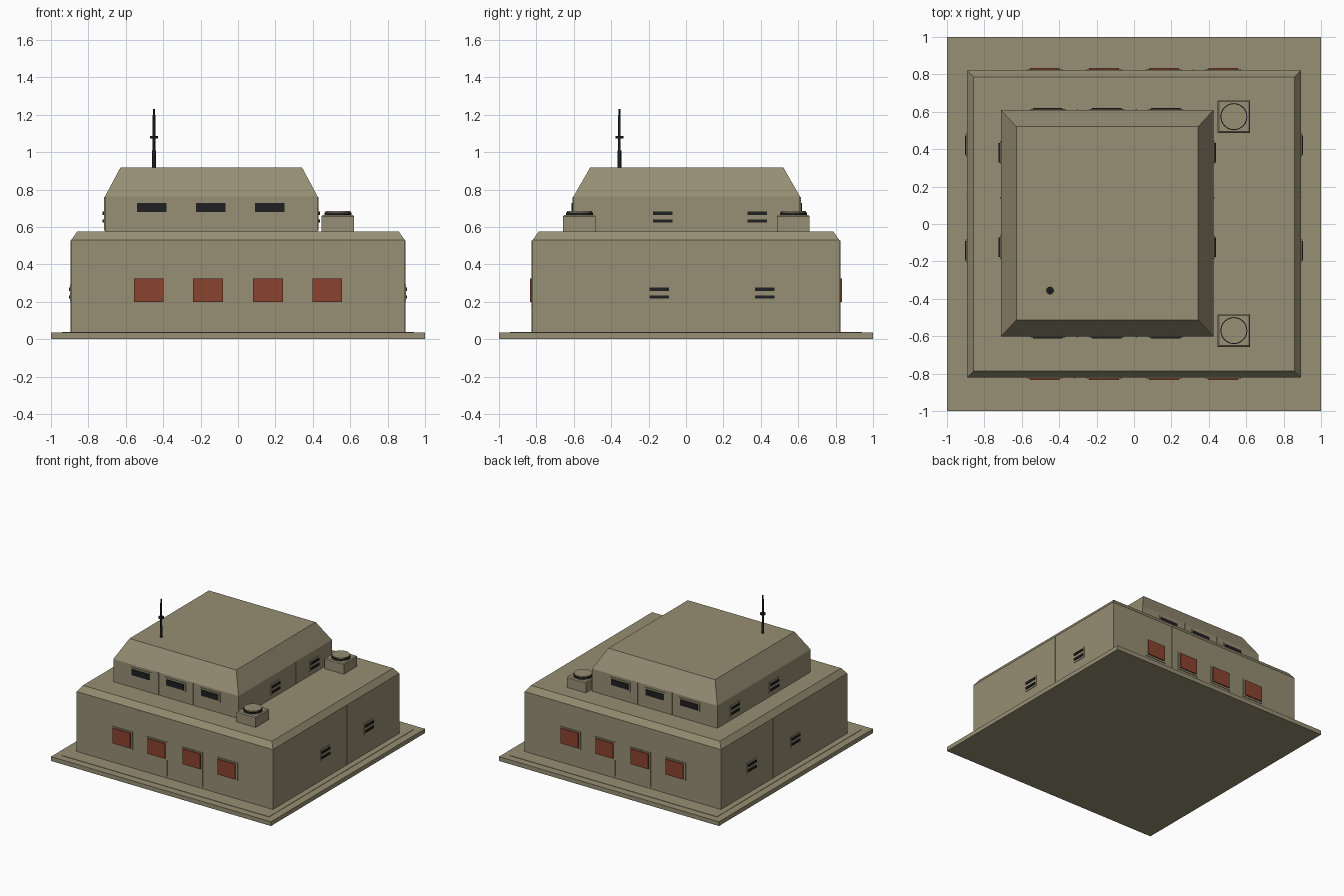
import bpy, bmesh, math
from mathutils import Vector

cube = bpy.data.objects.get("Cube")
if cube:
    bpy.data.objects.remove(cube, do_unlink=True)


def material(name, rgb):
    m = bpy.data.materials.new(name)
    m.use_nodes = True
    m.diffuse_color = (*rgb, 1)
    bsdf = next(n for n in m.node_tree.nodes if n.type == 'BSDF_PRINCIPLED')
    bsdf.inputs["Base Color"].default_value = (*rgb, 1)
    bsdf.inputs["Roughness"].default_value = 0.8
    return m


OLIVE = material("olive concrete", (0.308, 0.274, 0.174))
RED = material("rust red", (0.255, 0.056, 0.028))
DARK = material("dark slot", (0.014, 0.014, 0.016))


def finish(name, bm, mat):
    mesh = bpy.data.meshes.new(name)
    bm.to_mesh(mesh)
    bm.free()
    mesh.materials.append(mat)
    ob = bpy.data.objects.new(name, mesh)
    bpy.context.collection.objects.link(ob)
    return ob


def rect(cx, cy, hx, hy, z):
    """Corners of a horizontal rectangle, counter-clockwise."""
    return [Vector((cx + sx * hx, cy + sy * hy, z))
            for sx, sy in ((-1, -1), (1, -1), (1, 1), (-1, 1))]


def loft(name, rings, mat, bottom=False, top=False):
    """Quads between successive four-cornered rings, with optional end caps."""
    bm = bmesh.new()
    rings = [[bm.verts.new(p) for p in ring] for ring in rings]
    if bottom:
        bm.faces.new(rings[0][::-1])
    if top:
        bm.faces.new(rings[-1])
    for a, b in zip(rings, rings[1:]):
        for i in range(4):
            j = (i + 1) % 4
            bm.faces.new((a[i], a[j], b[j], b[i]))
    return finish(name, bm, mat)


def plate(name, origin, out, along, z, width, height, depth, mat):
    """Plate standing out from a wall; out is the wall's outward direction."""
    out, up = Vector(out), Vector((0, 0, 1))
    side = up.cross(out)
    centre = Vector(origin) + Vector((abs(out.y), abs(out.x), 0)) * along + up * z
    rings = [[centre + out * d + side * s * width / 2 + up * t * height / 2
              for s, t in ((-1, -1), (1, -1), (1, 1), (-1, 1))]
             for d in (0, depth)]
    return loft(name, rings, mat, top=True)


def cylinder(name, x, y, z0, z1, r, mat, sides=24):
    bm = bmesh.new()
    bmesh.ops.create_cone(bm, cap_ends=True, segments=sides, radius1=r,
                          radius2=r, depth=z1 - z0)
    bmesh.ops.translate(bm, verts=bm.verts, vec=(x, y, (z0 + z1) / 2))
    ob = finish(name, bm, mat)
    bpy.ops.object.select_all(action='DESELECT')
    ob.select_set(True)
    bpy.context.view_layer.objects.active = ob
    bpy.ops.object.shade_smooth_by_angle(angle=math.radians(35))


# Main masses: each open where the next one stands on it
WALL_X, WALL_Y = 0.892, 0.82
UP_X, UP_Y, UP_HX, UP_HY = -0.143, 0.004, 0.569, 0.606
ROOF = 0.577
wall_foot = rect(0, 0, WALL_X, WALL_Y, 0.038)
upper_foot = rect(UP_X, UP_Y, UP_HX, UP_HY, ROOF)
loft("foundation_slab", [rect(0, 0, 1, 1, 0), rect(0, 0, 1, 1, 0.035),
                         rect(0, 0, 0.94, 0.94, 0.035), rect(0, 0, 0.94, 0.94, 0.038),
                         wall_foot], OLIVE, bottom=True)
loft("lower_storey", [wall_foot, rect(0, 0, WALL_X, WALL_Y, 0.53),
                      rect(0, 0, WALL_X - 0.033, WALL_Y - 0.033, ROOF), upper_foot], OLIVE)
loft("upper_storey", [upper_foot, rect(UP_X, UP_Y, UP_HX, UP_HY, 0.762),
                      rect(UP_X, UP_Y, UP_HX - 0.084, UP_HY - 0.09, 0.919)], OLIVE, top=True)

# Front and back walls: windows, firing slits, ribs and seams
for label, s in (("front", -1), ("back", 1)):
    low = (0, s * WALL_Y, 0)
    high = (0, UP_Y + s * UP_HY, 0)
    out = (0, s, 0)
    for x in (-0.477, -0.16, 0.16, 0.477):
        plate(label + "_window_frame", low, out, x, 0.26, 0.19, 0.15, 0.005, OLIVE)
        plate(label + "_window_shutter", low, out, x, 0.262, 0.16, 0.125, 0.014, RED)
    for x in (-0.46, -0.145, 0.17):
        plate(label + "_slit_frame", high, out, x, 0.704, 0.185, 0.075, 0.005, OLIVE)
        plate(label + "_firing_slit", high, out, x, 0.704, 0.158, 0.048, 0.01, DARK)
    plate(label + "_wall_seam", low, out, s * 0.318, 0.283, 0.007, 0.488, 0.006, OLIVE)
    for x in (-0.07, 0.25):
        plate(label + "_wall_rib", low, out, -s * x, 0.118, 0.008, 0.13, 0.006, OLIVE)
    for x in (-0.302, 0.012):
        plate(label + "_upper_seam", high, out, x, 0.67, 0.007, 0.18, 0.005, OLIVE)

# Side walls: louvred vents and seams
for label, s in (("left", 1), ("right", -1)):
    out = (s, 0, 0)
    walls = ((s * WALL_X, 0.247, (-0.143, 0.422), 0.283, 0.488),
             (UP_X + s * UP_HX, 0.653, (-0.125, 0.382), 0.67, 0.18))
    for wall_x, z, spots, seam_z, seam_h in walls:
        origin = (wall_x, 0, 0)
        for y in spots:
            plate(label + "_vent_frame", origin, out, y, z, 0.125, 0.09, 0.005, OLIVE)
            for dz in (-0.021, 0.021):
                plate(label + "_vent_slat", origin, out, y, z + dz, 0.104, 0.018, 0.012, DARK)
        plate(label + "_wall_seam", origin, out, 0.14, seam_z, 0.007, seam_h, 0.004, OLIVE)

# Roof ventilators
for y in (0.574, -0.57):
    loft("ventilator_box", [rect(0.534, y, 0.087, 0.087, ROOF), rect(0.534, y, 0.087, 0.087, 0.657),
                            rect(0.534, y, 0.08, 0.08, 0.665)], OLIVE, top=True)
    cylinder("ventilator_ring", 0.534, y, 0.66, 0.678, 0.072, DARK)
    cylinder("ventilator_cap", 0.534, y, 0.673, 0.686, 0.067, OLIVE)

# Antenna
ax, ay = -0.449, -0.356
cylinder("antenna_base", ax, ay, 0.915, 1.01, 0.010, DARK, 12)
cylinder("antenna_mast", ax, ay, 1.0, 1.2, 0.007, DARK, 12)
cylinder("antenna_tip", ax, ay, 1.19, 1.232, 0.005, DARK, 12)
cylinder("antenna_collar", ax, ay, 1.074, 1.086, 0.021, DARK, 12)
